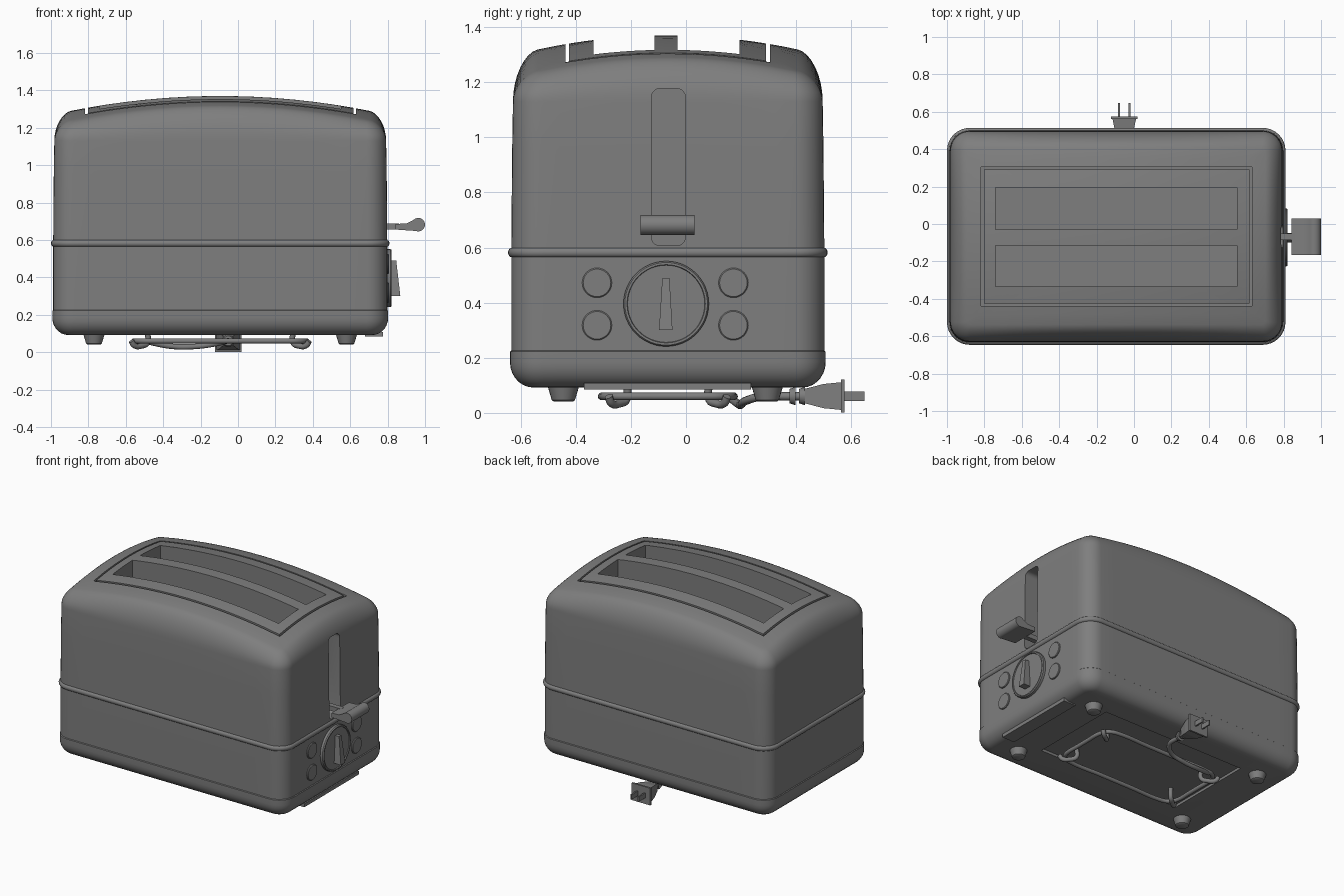
import bpy, bmesh, math
from mathutils import Vector

if "Cube" in bpy.data.objects:
    bpy.data.objects.remove(bpy.data.objects["Cube"])

CX, CY = -0.095, -0.066      # centre of the casing
HX, HY, R = 0.893, 0.568, 0.11   # casing half sizes and corner radius

grey = bpy.data.materials.new("plain grey")
grey.use_nodes = True
COLOUR = (0.21, 0.21, 0.21, 1)
grey.diffuse_color = COLOUR
grey.node_tree.nodes["Principled BSDF"].inputs["Base Color"].default_value = COLOUR


def select(ob):
    bpy.ops.object.select_all(action="DESELECT")
    ob.select_set(True)
    bpy.context.view_layer.objects.active = ob


def smooth(ob, angle=35):
    select(ob)
    bpy.ops.object.shade_smooth_by_angle(angle=math.radians(angle))
    return ob


def loft(name, rings, caps=True, loop=False):
    """Skin a list of point rings into a mesh object."""
    bm = bmesh.new()
    rows = [[bm.verts.new(p) for p in ring] for ring in rings]
    pairs = list(zip(rows, rows[1:])) + ([(rows[-1], rows[0])] if loop else [])
    for a, b in pairs:
        for i in range(len(a)):
            j = (i + 1) % len(a)
            bm.faces.new((a[i], a[j], b[j], b[i]))
    if caps and not loop:
        bm.faces.new(rows[0])
        bm.faces.new(rows[-1])
    bmesh.ops.recalc_face_normals(bm, faces=bm.faces)
    mesh = bpy.data.meshes.new(name)
    bm.to_mesh(mesh)
    bm.free()
    mesh.materials.append(grey)
    ob = bpy.data.objects.new(name, mesh)
    bpy.context.collection.objects.link(ob)
    return ob


def outline(hx, hy, r, steps=8, split=1):
    """Rounded rectangle as 2D points, straight sides split evenly."""
    pts = []
    for k, (sx, sy) in enumerate(((1, 1), (-1, 1), (-1, -1), (1, -1))):
        for i in range(steps + 1):
            a = math.pi / 2 * (k + i / steps)
            pts.append(Vector((sx * (hx - r) + r * math.cos(a), sy * (hy - r) + r * math.sin(a))))
    out = []
    for i, p in enumerate(pts):
        q = pts[(i + 1) % len(pts)]
        n = split if i % (steps + 1) == steps else 1
        out += [p.lerp(q, t / n) for t in range(n)]
    return out


def case_ring(offset, z, split=14):
    pts = outline(HX + offset, HY + offset, max(R + offset, 0.02), 8, split)
    return [(CX + p.x, CY + p.y, z) for p in pts]


def rect(x0, x1, y0, y1, z):
    return [(x0, y0, z), (x1, y0, z), (x1, y1, z), (x0, y1, z)]


def box(name, x0, x1, y0, y1, z0, z1):
    return loft(name, [rect(x0, x1, y0, y1, z0), rect(x0, x1, y0, y1, z1)])


def lathe(name, profile, centre, axis, n=32):
    """Stack circles of (radius, position along axis)."""
    rings = []
    for r, h in profile:
        ring = []
        for i in range(n):
            a = math.tau * i / n
            u, v = r * math.cos(a), r * math.sin(a)
            off = {"x": (h, u, v), "y": (u, h, v), "z": (u, v, h)}[axis]
            ring.append(Vector(centre) + Vector(off))
        rings.append(ring)
    return smooth(loft(name, rings))


def tube(name, points, radius, cyclic=False):
    cu = bpy.data.curves.new(name, "CURVE")
    cu.dimensions = "3D"
    cu.bevel_depth, cu.bevel_resolution, cu.resolution_u = radius, 3, 6
    cu.use_fill_caps = True
    sp = cu.splines.new("BEZIER")
    sp.bezier_points.add(len(points) - 1)
    for b, p in zip(sp.bezier_points, points):
        b.co = p
        b.handle_left_type = b.handle_right_type = "AUTO"
    sp.use_cyclic_u = cyclic
    cu.materials.append(grey)
    ob = bpy.data.objects.new(name, cu)
    bpy.context.collection.objects.link(ob)
    select(ob)
    bpy.ops.object.convert(target="MESH")
    return smooth(bpy.context.object, 50)


def cut(ob, cutter):
    cutter.hide_render = True
    mod = ob.modifiers.new("cut", "BOOLEAN")
    mod.operation, mod.solver, mod.object = "DIFFERENCE", "EXACT", cutter
    select(ob)
    bpy.ops.object.modifier_apply(modifier=mod.name)
    bpy.data.objects.remove(cutter)


# Casing: straight walls, rounded shoulder, domed top
def dome(x, y):
    return 1.37 - 0.125 * (x - CX) ** 2 - 0.23 * (y - CY) ** 2


WALL, SHOULDER = 1.13, 0.09
rings = [case_ring(0, 0.215), case_ring(0, 0.6), case_ring(-0.003, 0.95), case_ring(-0.006, WALL)]
for i in range(1, 9):
    a = math.pi / 2 * i / 8
    ring = case_ring(-0.006 - SHOULDER * (1 - math.cos(a)), 0)
    rings.append([(x, y, WALL + (dome(x, y) - WALL) * math.sin(a)) for x, y, z in ring])
edge = rings[-1]
for s in (0.88, 0.76, 0.64, 0.5, 0.36, 0.22, 0.08):
    flat = [(CX + (x - CX) * s, CY + (y - CY) * s) for x, y, z in edge]
    rings.append([(x, y, dome(x, y)) for x, y in flat])
casing = loft("casing", rings)

# Bread slots, lever slot and the groove framing the top panel
for y0, y1 in ((-0.335, -0.115), (-0.03, 0.195)):
    cut(casing, box("slot_cutter", -0.74, 0.55, y0, y1, 0.5, 1.6))
hole = outline(0.061, 0.285, 0.03, 5)
cut(casing, loft("lever_slot_cutter", [[(x, -0.064 + p.x, 0.892 + p.y) for p in hole] for x in (0.66, 0.9)]))
inner, outer = (-0.803, 0.618, -0.424, 0.291), (-0.817, 0.632, -0.438, 0.305)
cut(casing, loft("groove_cutter", [rect(*outer, 1.235), rect(*outer, 1.5),
                                   rect(*inner, 1.5), rect(*inner, 1.235)], loop=True))
smooth(casing)

# Trim band around the casing
band = [case_ring(-0.004 + 0.016 * math.sin(math.pi * i / 8), 0.582 - 0.018 * math.cos(math.pi * i / 8))
        for i in range(9)]
smooth(loft("trim_band", band, caps=False), 50)

# Base tray with rounded underside and a recessed bottom panel
rings = [case_ring(0.0, 0.226), case_ring(0.005, 0.222), case_ring(0.005, 0.185)]
for i in range(1, 8):
    a = math.pi / 2 * i / 7
    rings.append(case_ring(0.005 - 0.085 * (1 - math.cos(a)), 0.185 - 0.093 * math.sin(a)))
base = loft("base", rings)
cut(base, box("recess_cutter", -0.64, 0.47, -0.35, 0.285, 0, 0.11))
smooth(base)
box("crumb_tray_handle", 0.68, 0.775, -0.37, 0.235, 0.084, 0.108)

# Feet
for x in (-0.77, 0.58):
    for y in (-0.445, 0.295):
        lathe("foot", [(0.036, 0.042), (0.042, 0.046), (0.058, 0.1)], (x, y, 0), "z", 24)

# Control dial, pointer knob and buttons
DY, DZ = -0.072, 0.396
lathe("dial", [(0.155, 0.78), (0.155, 0.815), (0.15, 0.822), (0.142, 0.822), (0.14, 0.816)], (0, DY, DZ), "x", 48)
loft("dial_pointer", [rect(0.81, 0.868, -0.098, -0.049, 0.3), rect(0.81, 0.846, -0.086, -0.06, 0.49)])
for y in (-0.323, 0.172):
    for z in (0.318, 0.472):
        lathe("button", [(0.054, 0.78), (0.054, 0.803), (0.05, 0.807)], (0, y, z), "x")

# Lever: stem and rounded paddle
box("lever_stem", 0.7, 0.86, -0.085, -0.05, 0.655, 0.688)
arc = [math.radians(-110 + 245 * i / 16) for i in range(17)]
side = [(0.842, 0.656)] + [(0.964 + 0.036 * math.cos(a), 0.682 + 0.036 * math.sin(a)) for a in arc]
side += [(0.9, 0.688), (0.842, 0.686)]
smooth(loft("lever_paddle", [[(x, y, z) for x, z in side] for y in (-0.165, 0.03)]))

# Cord storage hooks at the corners of the recess
for sx in (-1, 1):
    for sy in (-1, 1):
        hook = [(0.39, 0.15, 0.115), (0.39, 0.15, 0.05), (0.42, 0.175, 0.034),
                (0.46, 0.205, 0.036), (0.475, 0.215, 0.06)]
        tube("cord_hook", [(CX + sx * x, CY + sy * y, z) for x, y, z in hook], 0.015)

# Wrapped cord and its tail to the plug
loop = outline(0.46, 0.235, 0.09, 3, 3)
tube("wrapped_cord", [(CX + p.x, CY + p.y, 0.06) for p in loop], 0.014, cyclic=True)
tube("cord_tail", [(-0.48, 0.16, 0.055), (-0.36, 0.19, 0.032), (-0.24, 0.2, 0.03), (-0.12, 0.22, 0.045),
                   (-0.06, 0.28, 0.06), (-0.052, 0.36, 0.06), (-0.052, 0.44, 0.06)], 0.015)


# Plug: strain relief, tapered body, flange and two prongs
def plug_ring(hx, hz, y):
    return [(-0.052 + sx * hx, y, 0.061 + sz * hz) for sx, sz in ((-1, -1), (1, -1), (1, 1), (-1, 1))]


for y in (0.375, 0.41):
    lathe("strain_relief", [(0.026, y), (0.033, y + 0.022)], (-0.052, 0, 0.061), "y", 16)
loft("plug_body", [plug_ring(0.028, 0.026, 0.43), plug_ring(0.05, 0.044, 0.5), plug_ring(0.063, 0.05, 0.562)])
loft("plug_flange", [plug_ring(0.072, 0.06, y) for y in (0.562, 0.575)])
for x in (-0.081, -0.025):
    box("plug_prong", x - 0.005, x + 0.005, 0.57, 0.647, 0.044, 0.078)
